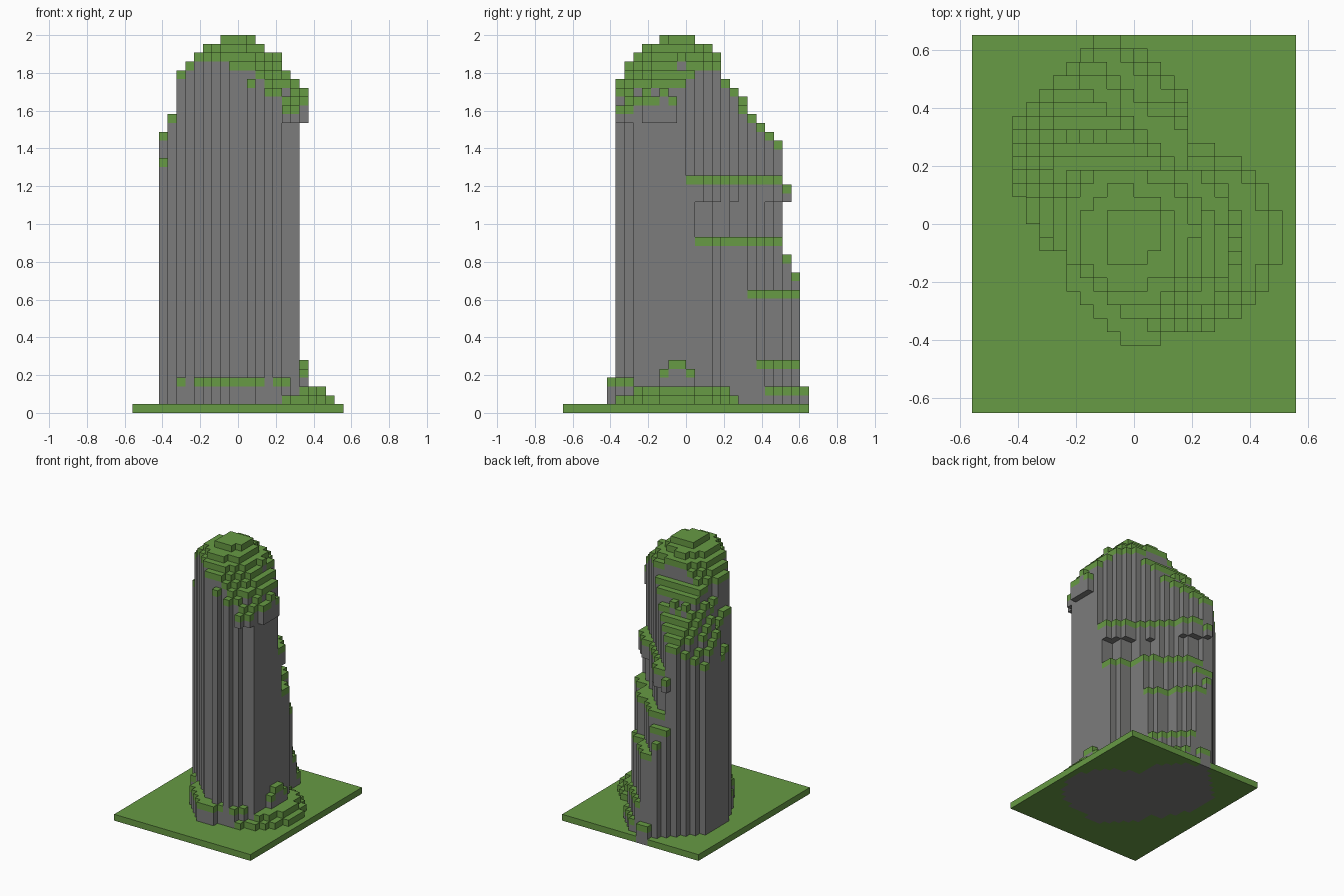
import bpy, bmesh, math, random
from mathutils import Vector

random.seed(4)
cube = bpy.data.objects.get("Cube")
if cube:
    bpy.data.objects.remove(cube, do_unlink=True)

NX, NY, NZ = 24, 28, 43
S = 2 / NZ


def material(name, color):
    m = bpy.data.materials.new(name)
    m.use_nodes = True
    m.diffuse_color = color
    m.node_tree.nodes["Principled BSDF"].inputs["Base Color"].default_value = color
    return m


STONE = material("stone grey", (0.203, 0.203, 0.201, 1))
GRASS = material("grass green", (0.136, 0.325, 0.058, 1))

# Terraces of the back left flank: top height, reach along x + y, reach along y
TERRACES = ((0.14, 0.64, 0.65), (0.28, 0.57, 0.61), (0.65, 0.53, 0.61),
            (0.74, 0.48, 0.61), (0.84, 0.48, 0.56), (0.93, 0.48, 0.51),
            (1.1, 0.345, 0.51), (1.21, 0.39, 0.56), (1.25, 0.39, 0.51),
            (2.0, 0.32, 0.51))


def rounded(dx, dy, p):
    """Distance that gives more or less squared circles."""
    return (abs(dx) ** p + abs(dy) ** p) ** (1 / p)


def toward(dx, dy, ax, ay):
    """How far an offset points along a direction, from 0 to 1."""
    return max(0, (dx * ax + dy * ay) / max(0.001, math.hypot(dx, dy)))


def cap_height(x, y):
    """Domed summit, with a lower shoulder that slopes down to the back."""
    d = math.hypot(x + 0.02, y + 0.05)
    right_drop = 2.2 * max(0, -x - 0.27)
    if y > 0.19:
        return 1.76 - 1.2 * (y - 0.21) - right_drop
    if d < 0.32:
        return 2.0 - 2.2 * d * d
    return 1.78 - 1.6 * (d - 0.32) - right_drop


def inside_cuts(x, y, z, rough):
    """Flat facets that trim the columns on three sides."""
    reach, back = next((a, b) for top, a, b in TERRACES if z < top)
    front_right = -0.46 if z < 0.19 else -0.355
    return (front_right < x + y < reach - 1.5 * rough
            and y < back and y - x < 0.78)


def in_main_column(x, y, z, rough):
    dx, dy = x - 0.045, y + 0.07
    r = 0.29
    if z < 0.19:
        r += 0.03 * toward(dx, dy, -0.6, -0.8)
    if 1.52 < z < 1.75 and toward(dx, dy, 0.95, -0.3) > 0.75:
        r += 0.045
    return rounded(dx, dy, 3) + rough < r


def in_middle_column(x, y, rough):
    return math.hypot(x + 0.1, y - 0.12) + rough < 0.29


def in_back_buttress(x, y, z, rough):
    dx, dy = x + 0.12, y - 0.29
    r = 0.318
    if z < 0.14:
        r += 0.03 * toward(dx, dy, 0, 1)
    return rounded(dx, dy, 2.5) + rough < r


def in_skirt(x, y, k):
    r = (0.315, 0.315, 0.27, 0.185, 0.18, 0.165)
    side = k < len(r) and math.hypot(x - 0.19, y + 0.05) < r[k]
    front = k < 4 and abs(x - 0.02) < 0.07 and -0.42 < y < -0.3
    return side or front


# Fill the block grid column by column
solid = set()
for i in range(NX):
    for j in range(NY):
        x, y = (i + 0.5 - NX / 2) * S, (j + 0.5 - NY / 2) * S
        rough = random.uniform(0, 0.018)
        top = cap_height(x, y) + random.uniform(-0.008, 0.008)
        # some edge columns stop early and leave a grassy ledge
        ledge = random.choice((0, 0, 0.12, 0.28, 0.65, 0.95)) if x + y > 0.1 else 0
        for k in range(NZ):
            z = (k + 0.5) * S
            slack = rough - 0.012 if z < ledge else rough
            rock = z < top and inside_cuts(x, y, z, slack) and (
                in_main_column(x, y, z, slack)
                or in_middle_column(x, y, slack)
                or in_back_buttress(x, y, z, slack))
            if k == 0 or rock or in_skirt(x, y, k):
                solid.add((i, j, k))


def build_blocks(name, cells):
    """Exposed block faces; a block with open sky above it is grass."""
    bm = bmesh.new()
    corners = {}

    def vert(p):
        if p not in corners:
            corners[p] = bm.verts.new(Vector((p[0] - NX / 2, p[1] - NY / 2, p[2])) * S)
        return corners[p]

    for c in sorted(cells):
        grassy = (c[0], c[1], c[2] + 1) not in solid
        for axis in range(3):
            for side in (0, 1):
                n = list(c)
                n[axis] += 2 * side - 1
                if tuple(n) in solid:
                    continue
                loop = []
                for u, v in ((0, 0), (1, 0), (1, 1), (0, 1)):
                    p = list(c)
                    p[axis] += side
                    p[(axis + 1) % 3] += u
                    p[(axis + 2) % 3] += v
                    loop.append(vert(tuple(p)))
                f = bm.faces.new(loop if side else loop[::-1])
                f.material_index = int(grassy)
    mesh = bpy.data.meshes.new(name)
    bm.to_mesh(mesh)
    bm.free()
    mesh.materials.append(STONE)
    mesh.materials.append(GRASS)
    obj = bpy.data.objects.new(name, mesh)
    bpy.context.collection.objects.link(obj)


build_blocks("ground_plate", {c for c in solid if c[2] == 0})
build_blocks("rock_pillar", {c for c in solid if c[2] > 0})
